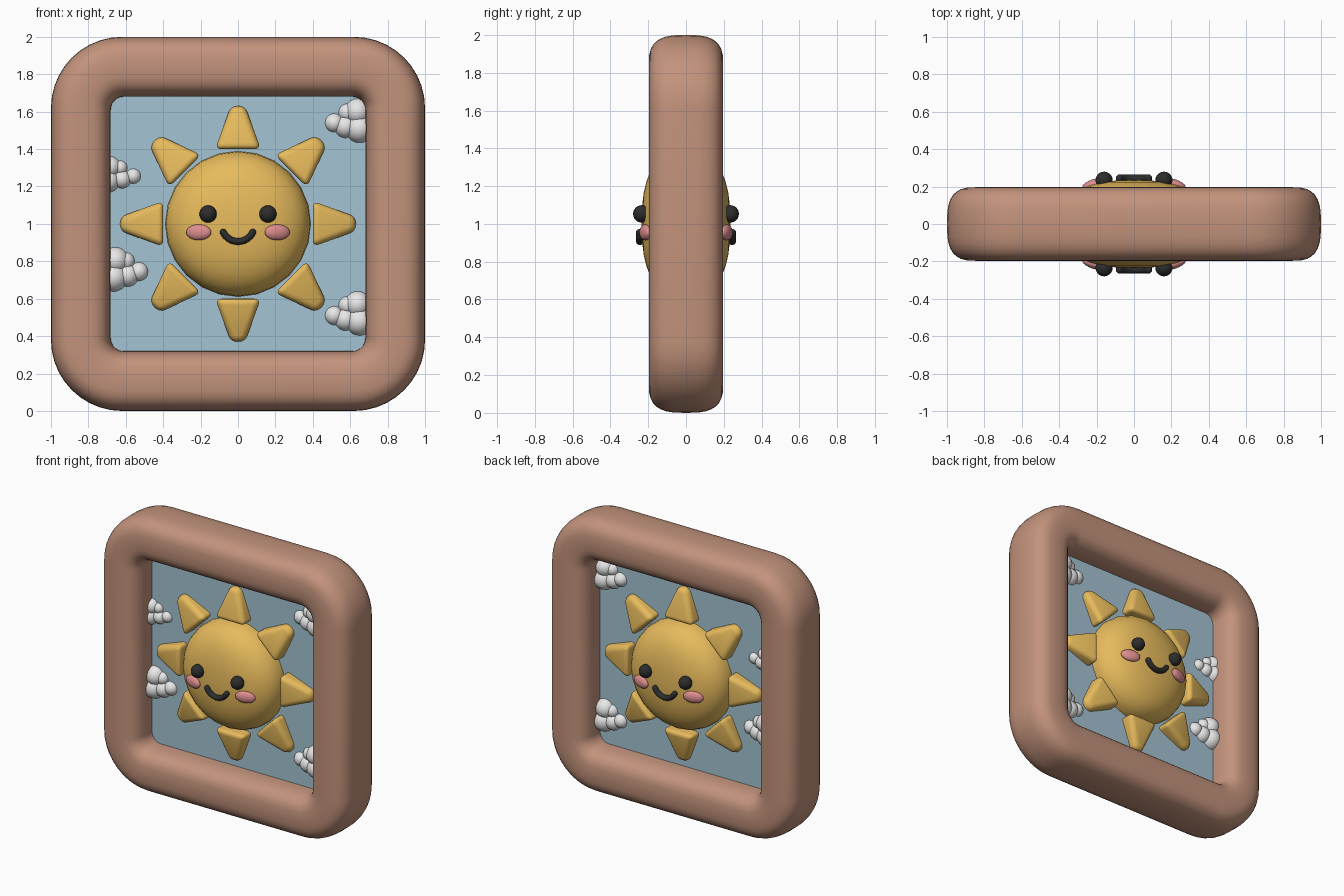
import bpy, bmesh, math
from mathutils import Matrix, Vector

if "Cube" in bpy.data.objects:
    bpy.data.objects.remove(bpy.data.objects["Cube"])


def material(name, r, g, b):
    lin = [((c / 255 + 0.055) / 1.055) ** 2.4 for c in (r, g, b)]
    m = bpy.data.materials.new(name)
    m.diffuse_color = (*lin, 1)
    m.use_nodes = True
    m.node_tree.nodes["Principled BSDF"].inputs["Base Color"].default_value = m.diffuse_color
    return m


BROWN = material("warm brown", 195, 147, 124)
SKY = material("sky blue", 164, 195, 211)
YELLOW = material("sun yellow", 235, 190, 94)
BLACK = material("soft black", 45, 45, 46)
PINK = material("cheek pink", 222, 142, 142)
WHITE = material("cloud white", 236, 236, 236)


def finish(name, bm, mat, smooth=True):
    bmesh.ops.recalc_face_normals(bm, faces=bm.faces)
    for f in bm.faces:
        f.smooth = smooth
    me = bpy.data.meshes.new(name)
    bm.to_mesh(me)
    bm.free()
    me.materials.append(mat)
    ob = bpy.data.objects.new(name, me)
    bpy.context.collection.objects.link(ob)
    return ob


def power(v, p):
    return math.copysign(abs(v) ** p, v)


def ellipsoid(bm, centre, radii, turn=0.0, seg=20):
    mat = (Matrix.Translation(centre) @ Matrix.Rotation(turn, 4, 'Z')
           @ Matrix.Diagonal((*radii, 1)))
    bmesh.ops.create_uvsphere(bm, u_segments=seg, v_segments=seg // 2 + 2, radius=1, matrix=mat)


def skin(bm, rings, closed):
    # bridge equal-length closed rings of vertices
    n = len(rings[0])
    for i in range(len(rings) if closed else len(rings) - 1):
        a, b = rings[i], rings[(i + 1) % len(rings)]
        for j in range(n):
            k = (j + 1) % n
            bm.faces.new((a[j], a[k], b[k], b[j]))


# frame: soft rounded section carried round a rounded square
bm = bmesh.new()
rings = []
for i in range(32):
    t = 2 * math.pi * i / 32
    half = 0.84 + 0.16 * power(math.cos(t), 2 / 3)
    y = 0.197 * power(math.sin(t), 2 / 3)
    r = 0.07 + (half - 0.68) / 0.32 * 0.31
    ring = []
    for q in range(4):
        mid = math.pi / 4 + q * math.pi / 2
        cx = math.copysign(half - r, math.cos(mid))
        cz = math.copysign(half - r, math.sin(mid))
        for k in range(11):
            a = (q + k / 10) * math.pi / 2
            ring.append(bm.verts.new((cx + r * math.cos(a), y, 1 + cz + r * math.sin(a))))
    rings.append(ring)
skin(bm, rings, True)
finish("frame", bm, BROWN)

# sky panel
bm = bmesh.new()
bmesh.ops.create_cube(bm, size=1, matrix=Matrix.Translation((0, 0, 1)) @ Matrix.Diagonal((1.42, 0.03, 1.42, 1)))
finish("sky_panel", bm, SKY, False)

# sun disc: flattened ball turned about the y axis
bm = bmesh.new()
rings = []
for i in range(1, 18):
    t = math.pi * i / 18 - math.pi / 2
    r, y = 0.39 * power(math.cos(t), 0.8), 0.235 * power(math.sin(t), 0.8)
    rings.append([bm.verts.new((r * math.cos(a), y, 1 + r * math.sin(a)))
                  for a in (2 * math.pi * k / 24 for k in range(24))])
skin(bm, rings, False)
for ring, y in ((rings[0], -0.235), (rings[-1], 0.235)):
    pole = bm.verts.new((0, y, 1))
    for j in range(24):
        bm.faces.new((ring[j], ring[(j + 1) % 24], pole))
finish("sun_disc", bm, YELLOW)

# eight rounded wedge rays
for n in range(8):
    bm = bmesh.new()
    bmesh.ops.create_cube(bm, size=2)
    for v in bm.verts:
        tip = v.co.z > 0
        v.co = Vector((v.co.x * (0.038 if tip else 0.122),
                       v.co.y * (0.055 if tip else 0.11),
                       0.63 if tip else 0.40))
    bmesh.ops.transform(bm, verts=bm.verts, matrix=Matrix.Translation((0, 0, 1))
                        @ Matrix.Rotation(n * math.pi / 4, 4, 'Y'))
    ob = finish("sun_ray_%d" % (n + 1), bm, YELLOW)
    bev = ob.modifiers.new("soft edges", 'BEVEL')
    bev.width, bev.segments, bev.limit_method = 0.034, 4, 'NONE'

# the face is repeated on front and back
for side, s in (("front", -1), ("back", 1)):
    for hand, h in (("left", -1), ("right", 1)):
        bm = bmesh.new()
        ellipsoid(bm, (h * 0.16, s * 0.235, 1.053), (0.046, 0.045, 0.046))
        finish("%s_%s_eye" % (side, hand), bm, BLACK)
        bm = bmesh.new()
        ellipsoid(bm, (h * 0.21, s * 0.215, 0.955), (0.07, 0.026, 0.042), -h * s * 0.3)
        finish("%s_%s_cheek" % (side, hand), bm, PINK)
    # smile: a tube swept along a shallow arc, with ball ends
    bm = bmesh.new()
    rings = []
    for i in range(17):
        a = math.radians(-90 + 64 * (i / 8 - 1))
        rad = 0.088
        rings.append([bm.verts.new(((rad + 0.018 * math.cos(b)) * math.cos(a),
                                    s * (0.243 + 0.022 * math.sin(b)),
                                    0.994 + (rad + 0.018 * math.cos(b)) * math.sin(a)))
                      for b in (2 * math.pi * k / 12 for k in range(12))])
    skin(bm, rings, False)
    for ring in (rings[0], rings[-1]):
        c = sum((v.co for v in ring), Vector()) / 12
        ellipsoid(bm, c, (0.018, 0.022, 0.018), seg=12)
    finish("%s_smile" % side, bm, BLACK)

# clouds: puffs reaching through the panel and into the frame
PUFFS = [(0.515, 0.0, 0.052), (0.575, -0.02, 0.062), (0.585, 0.055, 0.05),
         (0.64, 0.06, 0.072), (0.65, -0.03, 0.078)]
for name, h, z, shift in (("upper_right_cloud", 1, 1.54, 0), ("lower_right_cloud", 1, 0.51, 0),
                          ("upper_left_cloud", -1, 1.255, 0.045), ("lower_left_cloud", -1, 0.745, 0.015)):
    bm = bmesh.new()
    size = 0.82 if name == "upper_left_cloud" else 1
    for x, dz, r in PUFFS:
        r *= size
        ellipsoid(bm, (h * (x + shift), 0, z + dz * size), (r, r * 1.1, r), seg=16)
    finish(name, bm, WHITE)
